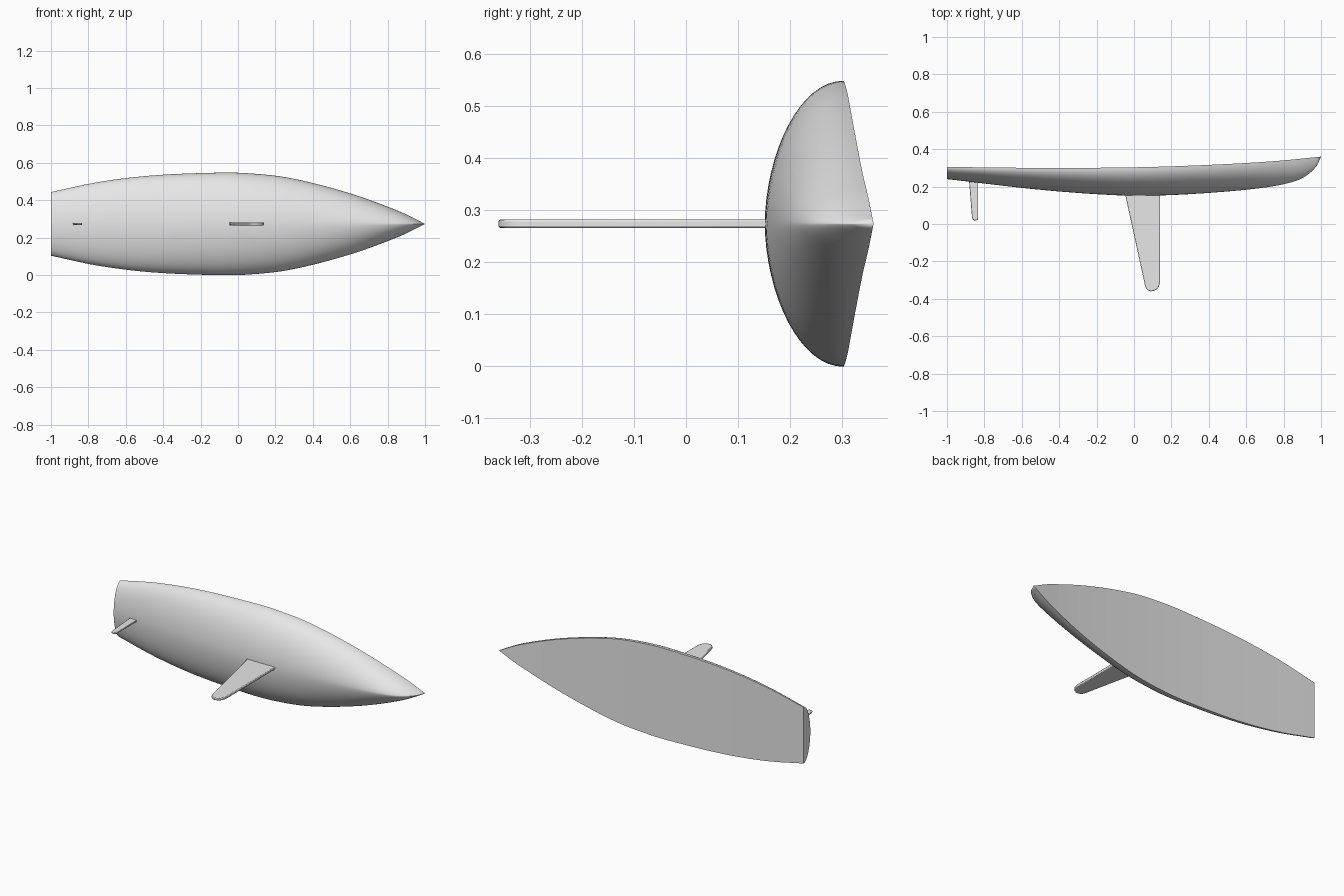
import bpy, bmesh, math

if "Cube" in bpy.data.objects:
    bpy.data.objects.remove(bpy.data.objects["Cube"])

CZ = 0.2735  # height of the centreline (boat lies on its side)

grey = bpy.data.materials.new("light grey")
grey.diffuse_color = (0.8, 0.8, 0.8, 1)
grey.use_nodes = True
grey.node_tree.nodes["Principled BSDF"].inputs["Base Color"].default_value = grey.diffuse_color


def curve(pts, x):
    """Smooth interpolation through (x, value) points."""
    n = len(pts)

    def slope(i):
        a, b = pts[max(i - 1, 0)], pts[min(i + 1, n - 1)]
        return (b[1] - a[1]) / (b[0] - a[0])
    i = 0
    while i < n - 2 and x > pts[i + 1][0]:
        i += 1
    (x0, v0), (x1, v1) = pts[i], pts[i + 1]
    h = x1 - x0
    t = (x - x0) / h
    return ((2*t**3 - 3*t*t + 1) * v0 + (t**3 - 2*t*t + t) * h * slope(i)
            + (3*t*t - 2*t**3) * v1 + (t**3 - t*t) * h * slope(i + 1))


def finish(name, bm, angle):
    bmesh.ops.remove_doubles(bm, verts=bm.verts, dist=1e-5)
    bmesh.ops.recalc_face_normals(bm, faces=bm.faces)
    me = bpy.data.meshes.new(name)
    bm.to_mesh(me)
    bm.free()
    me.materials.append(grey)
    ob = bpy.data.objects.new(name, me)
    bpy.context.collection.objects.link(ob)
    bpy.ops.object.select_all(action='DESELECT')
    ob.select_set(True)
    bpy.context.view_layer.objects.active = ob
    bpy.ops.object.shade_smooth_by_angle(angle=math.radians(angle))
    return ob


# Hull lines: half beam, deck edge and bottom along the length
BEAM = [(-1, .170), (-.75, .223), (-.47, .258), (-.13, .2735), (.05, .271), (.28, .245),
        (.6, .163), (.87, .064), (1, 0)]
DECK = [(-1, .305), (-.5, .300), (0, .303), (.4, .316), (.75, .336), (1, .360)]
KEEL = [(-1, .240), (-.5, .183), (-.1, .154), (.15, .153), (.45, .170), (.7, .195),
        (.83, .220), (.9, .245), (.95, .281), (.98, .315), (1, .360)]

# Hull with transom and flat deck
bm = bmesh.new()
N, M = 56, 32
rings = []
for i in range(N + 1):
    s = i / N
    x = -1 + 2 * (0.55 * s + 0.45 * math.sin(s * math.pi / 2))
    b, d, k = curve(BEAM, x), curve(DECK, x), curve(KEEL, x)
    p = 1.08 + 0.35 * max(0, x) ** 2          # sections get more V-shaped at the bow
    ring = []
    for j in range(M + 1):
        a = math.pi * (j / M - 0.5)
        w = math.copysign(abs(math.sin(a)) ** p, a)
        ring.append(bm.verts.new((x, d - (d - k) * math.cos(a), CZ + b * w)))
    rings.append(ring)
for r, q in zip(rings[:-1], rings[1:]):
    for j in range(M):
        bm.faces.new((r[j], r[j + 1], q[j + 1], q[j]))
    bm.faces.new((r[M], r[0], q[0], q[M]))    # deck strip
bm.faces.new(rings[0])                        # transom
finish("hull", bm, 35)


# Fins: flat outlines extruded across the centreline with rounded edges
def fin(name, outline, thick):
    bm = bmesh.new()
    f = bm.faces.new([bm.verts.new((x, y, CZ - thick / 2)) for x, y in outline])
    r = bmesh.ops.extrude_face_region(bm, geom=[f])
    top = [v for v in r["geom"] if isinstance(v, bmesh.types.BMVert)]
    bmesh.ops.translate(bm, verts=top, vec=(0, 0, thick))
    ob = finish(name, bm, 40)
    bev = ob.modifiers.new("soft edges", 'BEVEL')
    bev.width = thick * 0.25
    bev.segments = 2
    bev.limit_method = 'ANGLE'
    bev.angle_limit = math.radians(50)


fin("keel_fin", [(-.052, .18), (.058, -.325), (.064, -.343), (.075, -.355), (.09, -.360),
                 (.106, -.358), (.122, -.350), (.133, -.335), (.139, -.312), (.139, .18)], .016)
fin("rudder", [(-.882, .235), (-.866, .034), (-.862, .024), (-.855, .020), (-.843, .019),
               (-.836, .023), (-.833, .034), (-.833, .235)], .010)
